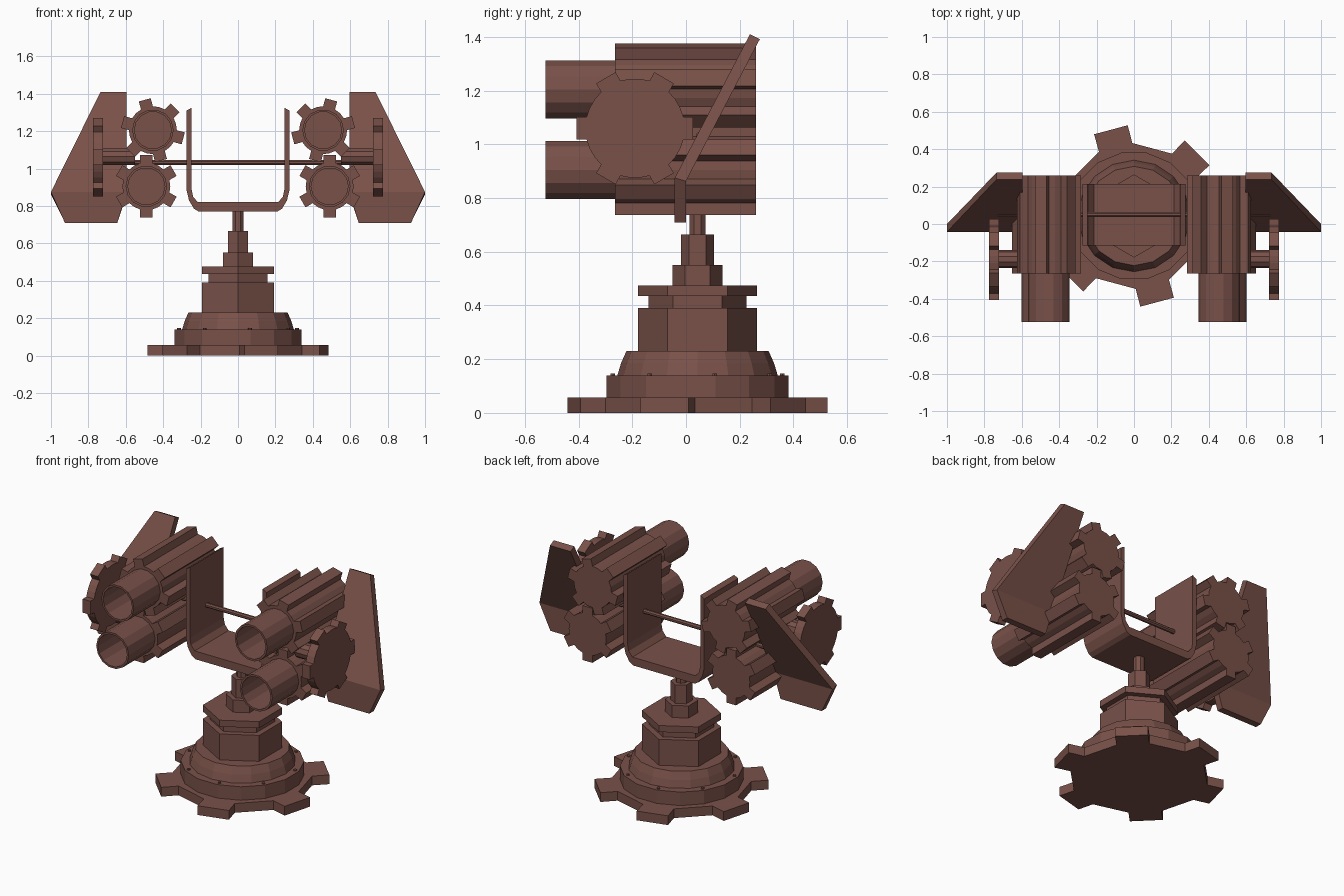
import bpy, bmesh
from math import sin, cos, pi, radians

if "Cube" in bpy.data.objects:
    bpy.data.objects.remove(bpy.data.objects["Cube"])

mat = bpy.data.materials.new("brown_metal")
mat.diffuse_color = (0.19, 0.082, 0.066, 1)
mat.use_nodes = True
mat.node_tree.nodes["Principled BSDF"].inputs["Base Color"].default_value = mat.diffuse_color
CY = 0.043  # y of the pedestal axis

# (u, v, w) -> world, where w runs along the named axis
AXES = {'x': lambda u, v, w: (w, u, v),
        'y': lambda u, v, w: (u, w, v),
        'z': lambda u, v, w: (u, v, w)}


def skin(name, rings, mirror=False):
    """Join equal-length rings of points into a capped solid."""
    bm = bmesh.new()
    vs = [[bm.verts.new(p) for p in r] for r in rings]
    n = len(vs[0])
    for a, b in zip(vs, vs[1:]):
        for i in range(n):
            j = (i + 1) % n
            bm.faces.new((a[i], a[j], b[j], b[i]))
    bm.faces.new(vs[0])
    bm.faces.new(vs[-1])
    bmesh.ops.recalc_face_normals(bm, faces=bm.faces)
    me = bpy.data.meshes.new(name)
    bm.to_mesh(me)
    bm.free()
    me.materials.append(mat)
    ob = bpy.data.objects.new(name, me)
    bpy.context.collection.objects.link(ob)
    if mirror:
        ob.modifiers.new("Mirror", 'MIRROR')
    return ob


def prism(name, pts, axis, w0, w1, mirror=False):
    f = AXES[axis]
    return skin(name, [[f(u, v, w) for u, v in pts] for w in (w0, w1)], mirror)


def lathe(name, profile, sides, axis, c, phase=0, mirror=False):
    f = AXES[axis]
    ang = [radians(phase) + 2 * pi * i / sides for i in range(sides)]
    return skin(name, [[f(c[0] + r * cos(a), c[1] + r * sin(a), w) for a in ang]
                       for r, w in profile], mirror)


def gear(c, root, tip, half, phase, segs, teeth=6):
    """Outline of a gear with square teeth and segs facets between them."""
    pts = []
    da = half / root
    step = 2 * pi / teeth
    for k in range(teeth):
        a = radians(phase) + k * step
        for r, s in ((tip, -half), (tip, half)):
            pts.append((c[0] + r * cos(a) - s * sin(a), c[1] + r * sin(a) + s * cos(a)))
        for i in range(segs + 1):
            t = a + da + (step - 2 * da) * i / segs
            pts.append((c[0] + root * cos(t), c[1] + root * sin(t)))
    return pts


# Toothed foot, round base and bolts
prism("foot_gear", gear((0, CY), 0.39, 0.477, 0.093, 45, 1), 'z', 0, 0.057)
lathe("base_disc", [(0.345, 0.055), (0.345, 0.14)], 16, 'z', (0, CY), 11.25)
lathe("base_dome", [(0.3, 0.135), (0.285, 0.185), (0.265, 0.23)], 16, 'z', (0, CY))
for i in range(8):
    a = 2 * pi * i / 8 + 0.2
    lathe("base_bolt", [(0.01, 0.135), (0.01, 0.147)], 6, 'z',
          (0.322 * cos(a), CY + 0.322 * sin(a)))

# Hexagonal stepped column
lathe("column", [(0.222, 0.225), (0.222, 0.39), (0.183, 0.39), (0.183, 0.435),
                 (0.222, 0.435), (0.222, 0.475), (0.093, 0.475), (0.093, 0.55),
                 (0.062, 0.55), (0.062, 0.665)], 6, 'z', (0, CY), 30)
lathe("swivel_post", [(0.033, 0.66), (0.033, 0.79)], 8, 'z', (0, CY), 22.5)

# U-shaped yoke and cross rod
outer = [(0.275, 1.31), (0.275, 0.885), (0.262, 0.83), (0.235, 0.785), (0.21, 0.77)]
inner = [(0.248, 1.325), (0.248, 0.89), (0.24, 0.85), (0.215, 0.82)]
yoke = (outer + [(-x, z) for x, z in reversed(outer)]
        + [(-x, z) for x, z in inner] + inner[::-1])
prism("yoke", yoke, 'y', -0.115, 0.215)
lathe("cross_rod", [(0.014, -0.73), (0.014, 0.73)], 8, 'x', (0.05, 1.032), 22.5)

# Launcher tubes: ribbed housing with an open barrel, mirrored to both sides
for label, c, phase in (("upper", (0.455, 1.205), 15), ("lower", (0.49, 0.905), 30)):
    prism(label + "_housing", gear(c, 0.128, 0.168, 0.033, phase, 2), 'y', -0.265, 0.26, True)
    lathe(label + "_barrel", [(0.111, -0.25), (0.111, -0.523), (0.099, -0.523), (0.099, -0.27)],
          14, 'y', c, 0, True)

# Side wheels on hubs
prism("side_wheel", gear((-0.19, 1.06), 0.185, 0.217, 0.042, 0, 3), 'x', 0.722, 0.775, True)
lathe("wheel_hub", [(0.048, 0.55), (0.048, 0.73)], 10, 'x', (-0.188, 1.064), 0, True)

# Bent shield fins: (y, z) sections with inner and outer x per row
rows = [(0.645, 0.925, 0.71, -0.042, 0.0, 0.0),
        (0.595, 1.0, 0.875, -0.042, 0.0, -0.012),
        (0.595, 0.735, 1.41, 0.238, 0.275, -0.018)]
skin("shield_fin", [[(xi, yf, z), (xo, yf, z), (xo, yb, z + dz), (xi, yb, z + dz)]
                    for xi, xo, z, yf, yb, dz in rows], True)
